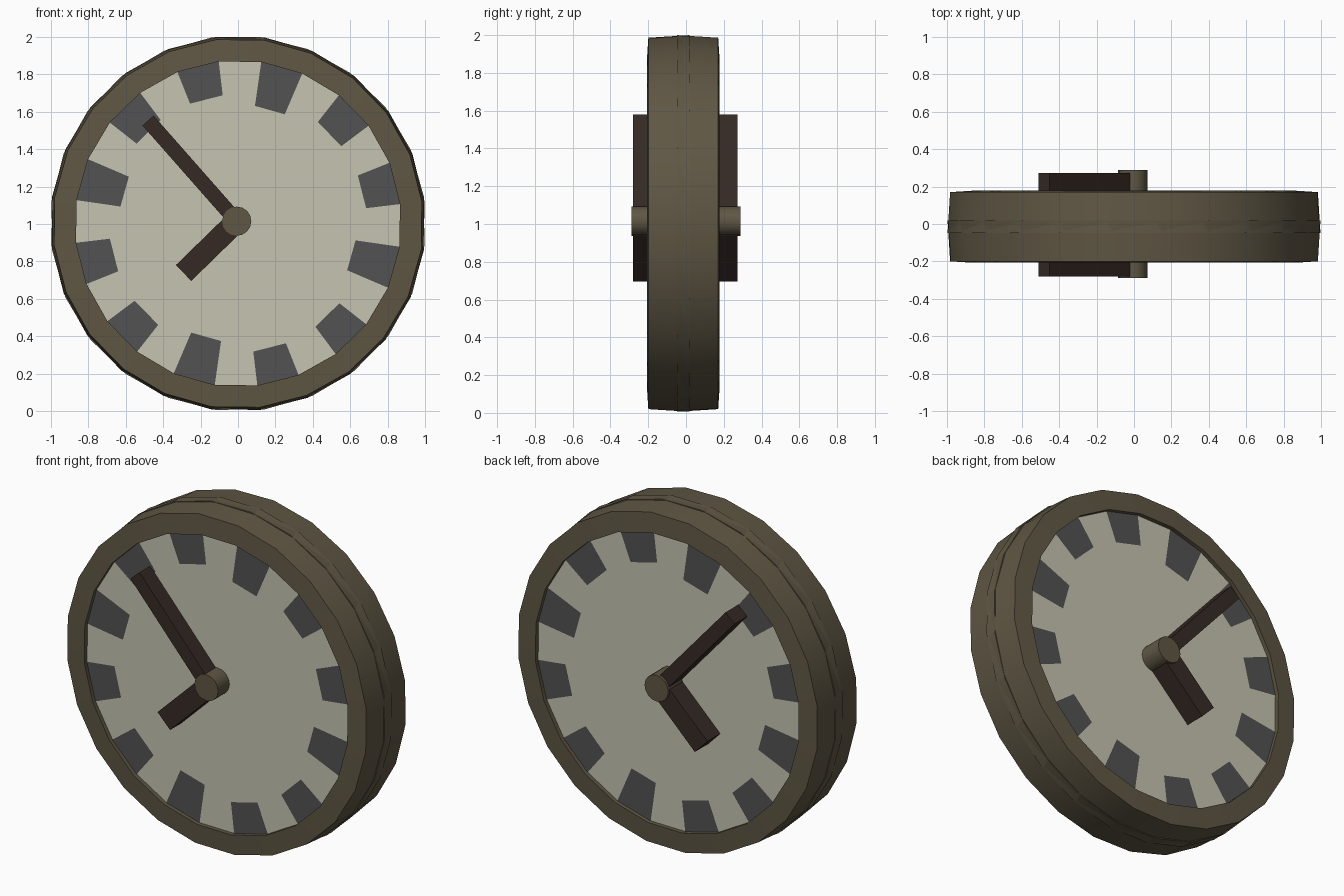
import bpy, bmesh, math
from mathutils import Vector, Matrix

if "Cube" in bpy.data.objects:
    bpy.data.objects.remove(bpy.data.objects["Cube"])

N = 24
STEP = 2 * math.pi / N
OFFSET = STEP / 2 + math.radians(0.7)
CZ = 1.003
MID_Y = -0.0145


def material(name, rgb):
    m = bpy.data.materials.new(name)
    m.diffuse_color = (*rgb, 1)
    m.use_nodes = True
    m.node_tree.nodes["Principled BSDF"].inputs["Base Color"].default_value = m.diffuse_color
    return m


BRONZE = material("bronze", (0.115, 0.095, 0.058))
CREAM = material("cream", (0.56, 0.55, 0.44))
GREY = material("grey", (0.085, 0.085, 0.087))
DARK = material("dark_wood", (0.036, 0.023, 0.018))


def finish(name, bm, mat, smooth=False):
    bmesh.ops.recalc_face_normals(bm, faces=bm.faces)
    me = bpy.data.meshes.new(name)
    bm.to_mesh(me)
    bm.free()
    me.materials.append(mat)
    ob = bpy.data.objects.new(name, me)
    bpy.context.collection.objects.link(ob)
    if smooth:
        bpy.ops.object.select_all(action='DESELECT')
        ob.select_set(True)
        bpy.context.view_layer.objects.active = ob
        bpy.ops.object.shade_smooth_by_angle(angle=math.radians(25))
    return ob


def polar(r, i, y):
    a = OFFSET + i * STEP
    return Vector((r * math.sin(a), y, r * math.cos(a)))


def make_rim(name):
    # Closed cross-section (radius, y) swept round the clock axis
    profile = [(0.872, 0.033), (0.872, -0.1925), (0.99, -0.185), (1.004, 0.033)]
    bm = bmesh.new()
    rings = [[bm.verts.new(polar(r, i, y)) for i in range(N)] for r, y in profile]
    for k, ring in enumerate(rings):
        nxt = rings[(k + 1) % len(rings)]
        for i in range(N):
            j = (i + 1) % N
            bm.faces.new((ring[i], ring[j], nxt[j], nxt[i]))
    return finish(name, bm, BRONZE, True)


def make_face(name):
    bm = bmesh.new()
    bm.faces.new([bm.verts.new(polar(0.872, i, -0.167)) for i in range(N)])
    ob = finish(name, bm, CREAM)
    if ob.data.polygons[0].normal.y > 0:
        ob.data.flip_normals()
    return ob


def make_markers(name):
    # Twelve hour wedges, every third one longer
    bm = bmesh.new()
    for h in range(12):
        i = 2 * h
        r = 0.635 if h % 3 == 0 else 0.69
        bm.faces.new([bm.verts.new(polar(*p, -0.169)) for p in
                      ((r, i), (0.872, i), (0.872, i + 1), (r, i + 1))])
    ob = finish(name, bm, GREY)
    if ob.data.polygons[0].normal.y > 0:
        ob.data.flip_normals()
    return ob


# Two identical halves, the back one turned half a turn
for side, turn in (("front", 0), ("back", math.pi)):
    for part in (make_rim(side + "_rim"), make_face(side + "_dial"),
                 make_markers(side + "_hour_markers")):
        part.location = (0, MID_Y, CZ)
        part.rotation_euler.z = turn

HUB = Vector((-0.007, 0, 1.015))


def make_hand(name, tip_x, tip_z, width):
    # Deep bar running through the clock, shown on both dials
    d = Vector((tip_x, 0, tip_z)) - HUB
    bm = bmesh.new()
    bmesh.ops.create_cube(bm, size=1)
    bmesh.ops.scale(bm, vec=(width, 0.555, d.length), verts=bm.verts)
    rot = Matrix.Rotation(math.atan2(d.x, d.z), 4, 'Y')
    bmesh.ops.transform(bm, matrix=Matrix.Translation(HUB + d / 2 + Vector((0, -0.004, 0))) @ rot,
                        verts=bm.verts)
    return finish(name, bm, DARK)


make_hand("minute_hand", -0.481, 1.553, 0.08)
make_hand("hour_hand", -0.291, 0.738, 0.118)

# Centre pin
bm = bmesh.new()
bmesh.ops.create_cone(bm, cap_ends=True, segments=16, radius1=0.078, radius2=0.078, depth=0.576)
bmesh.ops.transform(bm, matrix=Matrix.Translation(HUB) @ Matrix.Rotation(math.pi / 2, 4, 'X'),
                    verts=bm.verts)
finish("centre_pin", bm, BRONZE, True)
